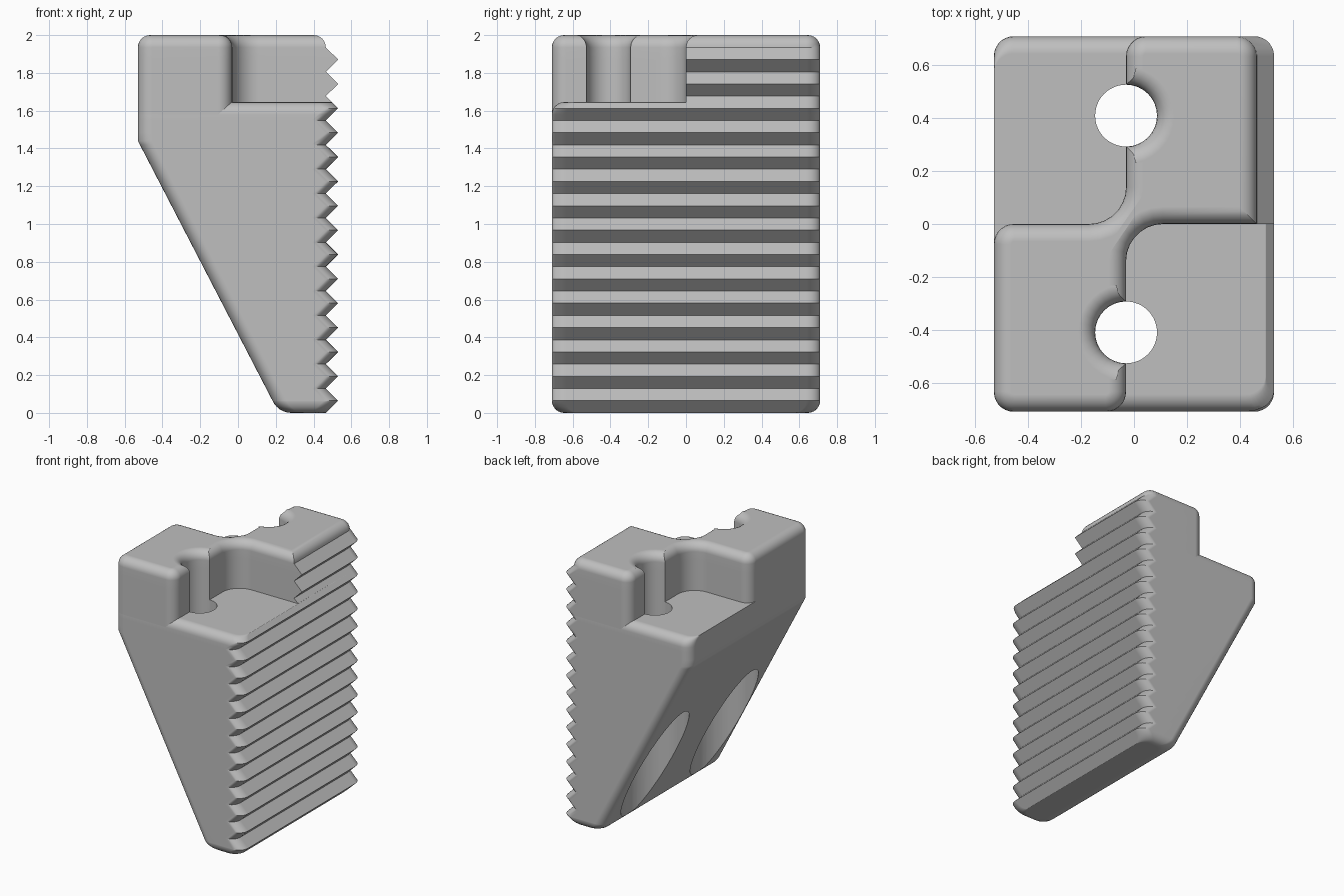
import bpy, bmesh, math
from mathutils import Vector

if "Cube" in bpy.data.objects:
    bpy.data.objects.remove(bpy.data.objects["Cube"], do_unlink=True)

XL, XR, XV, HY = -0.53, 0.53, 0.465, 0.71   # back face, tooth tip, tooth root, half width
PITCH, TOP, FLOOR, R = 0.129, 2.0, 1.645, 0.065
AXIS, HOLE_Y, HOLE_R, BORE_R = -0.03, 0.41, 0.117, 0.232
RC = 0.075                                  # vertical corner radius
JOIN = FLOOR - R                            # where the tower starts

grey = bpy.data.materials.new("plain grey")
grey.use_nodes = True
COL = (0.52, 0.52, 0.52, 1)
grey.diffuse_color = COL
grey.node_tree.nodes["Principled BSDF"].inputs["Base Color"].default_value = COL


def arc(cx, cy, r, a0, a1, n=7):
    """Points of an arc, angles in degrees."""
    return [Vector((cx + r * math.cos(math.radians(a0 + (a1 - a0) * i / n)),
                    cy + r * math.sin(math.radians(a0 + (a1 - a0) * i / n))))
            for i in range(n + 1)]


def tooth_x(z):
    """Right-hand limit: zigzag of 90 degree teeth."""
    if z > 15 * PITCH:
        return XV
    return XR - abs((z / PITCH) % 1 - 0.5) * 2 * (XR - XV)


def wedge_x(z):
    """Left-hand limit: upright, then slanting in, then a rounded toe."""
    r = 0.11
    if z < 0.06:
        return 0.283 - math.sqrt(r * r - (r - z) ** 2)
    return XL + max(0, 1.44 - z) / 1.93


def round_in(d):
    """Inset of a quarter round at depth d below its crest."""
    return R - math.sqrt(max(0, R * R - (R - d) ** 2)) if d < R else 0


def inset(pts, d):
    """Shrink a counter-clockwise outline with mitred corners."""
    out = []
    for i, p in enumerate(pts):
        a = (p - pts[i - 1]).normalized()
        b = (pts[(i + 1) % len(pts)] - p).normalized()
        na, nb = Vector((-a.y, a.x)), Vector((-b.y, b.x))
        out.append(p + (na + nb) * d / (1 + na.dot(nb)))
    return out


def body_slice(z):
    dy = HY - max(round_in(z), round_in(FLOOR - z))
    x0, x1, y = wedge_x(z) + RC, tooth_x(z) - RC, dy - RC
    return (arc(x1, y, RC, 0, 90) + arc(x0, y, RC, 90, 180)
            + arc(x0, -y, RC, 180, 270) + arc(x1, -y, RC, 270, 360))


def tower_slice(z):
    """Two diagonal blocks joined by a neck, each bitten by a screw hole."""
    x1, f, y = tooth_x(z), 0.14, HY - RC
    pts = [Vector((x1, 0))] + arc(x1 - RC, y, RC, 0, 90)
    pts += arc(AXIS + RC, y, RC, 90, 180)
    pts += arc(AXIS, HOLE_Y, HOLE_R, 90, -90, 16)
    pts += arc(AXIS - f, f, f, 0, -90)
    pts += arc(XL + RC, -RC, RC, 90, 180)
    pts += arc(XL + RC, -y, RC, 180, 270)
    pts += arc(AXIS - RC, -y, RC, 270, 360)
    pts += arc(AXIS, -HOLE_Y, HOLE_R, 270, 90, 16)
    pts += arc(AXIS + f, -f, f, 180, 90)
    return inset(pts, round_in(TOP - z))


def loft(name, levels, section, bottom_cap=True):
    bm = bmesh.new()
    rings = [[bm.verts.new((p.x, p.y, z)) for p in section(z)] for z in levels]
    for lo, hi in zip(rings, rings[1:]):
        for i in range(len(lo)):
            j = (i + 1) % len(lo)
            bm.faces.new((lo[i], lo[j], hi[j], hi[i]))
    bm.faces.new(rings[-1])
    if bottom_cap:
        bm.faces.new(rings[0][::-1])
    me = bpy.data.meshes.new(name)
    bm.to_mesh(me)
    bm.free()
    me.materials.append(grey)
    ob = bpy.data.objects.new(name, me)
    bpy.context.collection.objects.link(ob)
    return ob


def levels(lo, hi, extra):
    """Tooth tips and roots between two heights, plus the given ones."""
    zs = [i * PITCH / 2 for i in range(31)] + extra + [lo, hi]
    return sorted({round(z, 4) for z in zs if lo <= z <= hi})


def finish(ob):
    bpy.ops.object.select_all(action='DESELECT')
    ob.select_set(True)
    bpy.context.view_layer.objects.active = ob
    bpy.ops.object.shade_smooth_by_angle(angle=math.radians(30))
    m = ob.modifiers.new("weighted", 'WEIGHTED_NORMAL')
    m.keep_sharp = True


quarter = [R * (1 - math.cos(math.radians(a))) for a in range(15, 90, 15)]

# Wedge body with teeth
body = loft("wedge_body", levels(0, FLOOR, quarter + [0.06, 1.44, JOIN]
                                 + [FLOOR - d for d in quarter]), body_slice)
# Interlocking upper blocks
tower = loft("upper_blocks", levels(JOIN, TOP, [TOP - d for d in quarter]),
             tower_slice, False)

# Screw holes with wide counterbores opening on the slanted face
for side, s in (("front", -1), ("back", 1)):
    for part, r, z0, z1 in (("hole", HOLE_R, -0.5, 2.5), ("bore", BORE_R, -0.6, 1.3)):
        bpy.ops.mesh.primitive_cylinder_add(vertices=48, radius=r, depth=z1 - z0,
                                            location=(AXIS, s * HOLE_Y, (z0 + z1) / 2))
        cutter = bpy.context.object
        cutter.name = f"{side}_{part}_cutter"
        cutter.data.materials.append(grey)
        cutter.hide_render = True
        cutter.hide_set(True)
        m = body.modifiers.new(cutter.name, 'BOOLEAN')
        m.operation, m.solver, m.object = 'DIFFERENCE', 'EXACT', cutter

# Bake the cuts, then shade
graph = bpy.context.evaluated_depsgraph_get()
cut = bpy.data.meshes.new_from_object(body.evaluated_get(graph))
body.modifiers.clear()
body.data = cut
for ob in [o for o in bpy.data.objects if o.name.endswith("_cutter")]:
    bpy.data.objects.remove(ob, do_unlink=True)
for ob in (body, tower):
    finish(ob)
